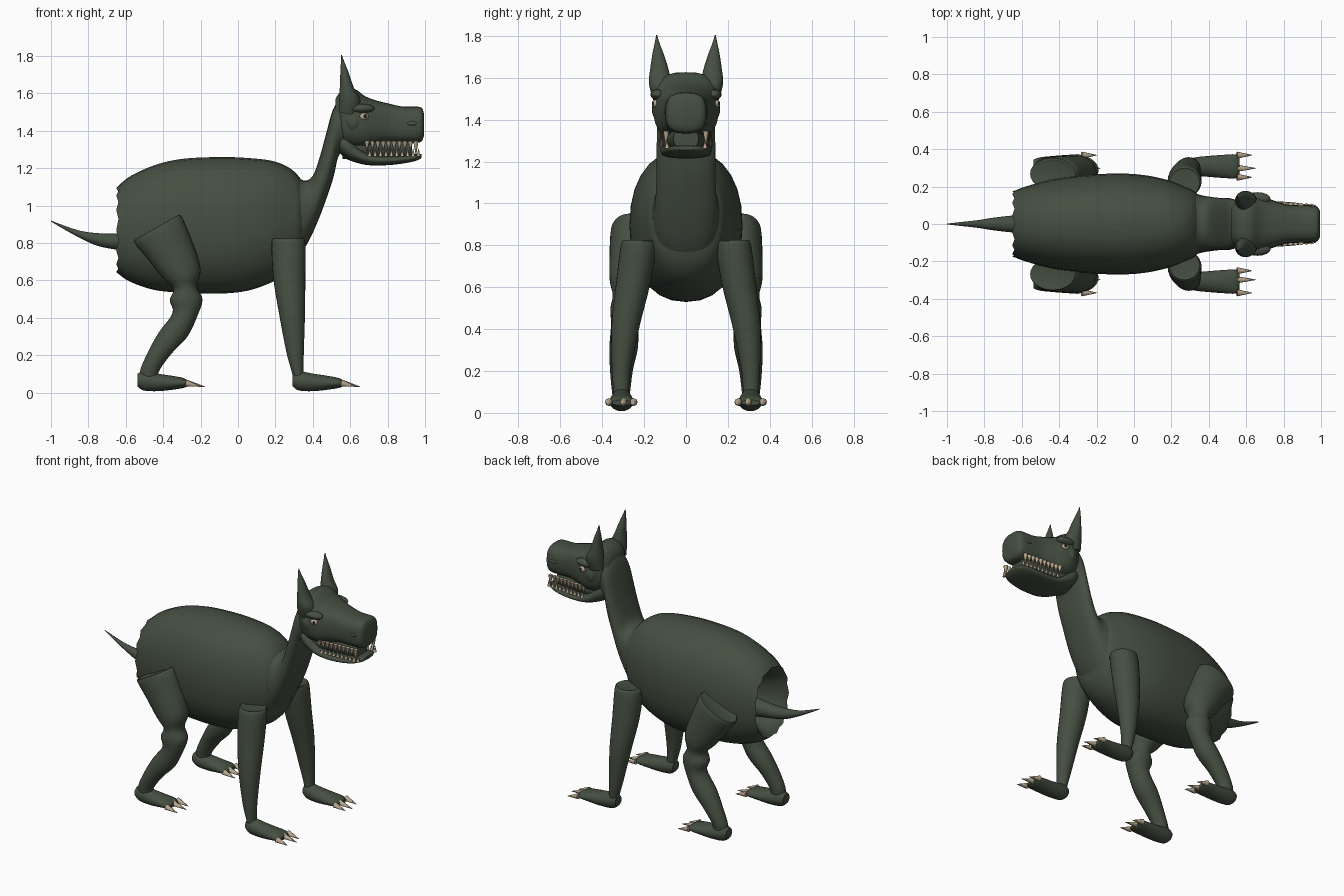
import bpy, bmesh, math
from mathutils import Vector

if "Cube" in bpy.data.objects:
    bpy.data.objects.remove(bpy.data.objects["Cube"])


def material(name, color):
    mat = bpy.data.materials.new(name)
    mat.use_nodes = True
    mat.diffuse_color = (*color, 1)
    mat.node_tree.nodes["Principled BSDF"].inputs["Base Color"].default_value = (*color, 1)
    return mat


SKIN = material("dark green skin", (0.06, 0.078, 0.054))
BONE = material("tan bone", (0.50, 0.40, 0.28))
DARK = material("dark pupil", (0.02, 0.018, 0.015))
SIDES = {"near": -1, "far": 1}


def finish(name, bm, mat, inside=False):
    bmesh.ops.recalc_face_normals(bm, faces=bm.faces)
    if inside:
        bmesh.ops.reverse_faces(bm, faces=bm.faces)
    mesh = bpy.data.meshes.new(name)
    bm.to_mesh(mesh)
    bm.free()
    mesh.materials.append(mat)
    obj = bpy.data.objects.new(name, mesh)
    bpy.context.collection.objects.link(obj)
    bpy.ops.object.select_all(action="DESELECT")
    obj.select_set(True)
    bpy.context.view_layer.objects.active = obj
    bpy.ops.object.shade_smooth_by_angle(angle=math.radians(45))
    return obj


def smooth_path(stations, steps=4):
    """Pass a smooth curve through the stations."""
    pts = [Vector(s) for s in stations]
    pts = [pts[0]] + pts + [pts[-1]]
    out = []
    for a, b, c, d in zip(pts, pts[1:], pts[2:], pts[3:]):
        for k in range(steps):
            t = k / steps
            out.append(b + (c - a) * (t / 2)
                       + (a * 2 - b * 5 + c * 4 - d) * (t * t / 2)
                       + (b * 3 - a - c * 3 + d) * (t ** 3 / 2))
    return out + [pts[-1]]


def loft(name, stations, side=1, square=1.0, open_start=False, ragged=0.0, inside=False, segments=28):
    """Skin oval rings; each station is (x1, z1, x2, z2, y centre, half width)."""
    bm = bmesh.new()
    rings = []
    for n, (x1, z1, x2, z2, y, width) in enumerate(smooth_path(stations)):
        ring = []
        for i in range(segments):
            a = math.tau * i / segments
            c = math.copysign(abs(math.cos(a)) ** square, math.cos(a)) / 2
            s = math.copysign(abs(math.sin(a)) ** square, math.sin(a))
            jag = ragged * (-1) ** i if n == 0 else 0
            ring.append(bm.verts.new(((x1 + x2) / 2 + (x1 - x2) * c + jag,
                                      side * (y + width * s),
                                      (z1 + z2) / 2 + (z1 - z2) * c)))
        rings.append(ring)
    for r, q in zip(rings, rings[1:]):
        for i in range(segments):
            j = (i + 1) % segments
            bm.faces.new((r[i], r[j], q[j], q[i]))
    if not open_start:
        bm.faces.new(rings[0])
    bm.faces.new(rings[-1])
    return finish(name, bm, SKIN, inside)


def along_x(rows):
    """Upright centred rings from rows of (x, top, bottom, half width)."""
    return [(x, top, x, low, 0, w) for x, top, low, w in rows]


def spikes(name, items):
    bm = bmesh.new()
    for base, tip, radius in items:
        base, tip = Vector(base), Vector(tip)
        axis = tip - base
        new = bmesh.ops.create_cone(bm, cap_ends=True, segments=8, radius1=radius,
                                    radius2=radius * 0.08, depth=axis.length)["verts"]
        bmesh.ops.rotate(bm, verts=new, matrix=Vector((0, 0, 1)).rotation_difference(axis).to_matrix())
        bmesh.ops.translate(bm, verts=new, vec=(base + tip) / 2)
    return finish(name, bm, BONE)


def ball(name, center, size, mat):
    bm = bmesh.new()
    bmesh.ops.create_uvsphere(bm, u_segments=16, v_segments=10, radius=1)
    bmesh.ops.scale(bm, verts=bm.verts, vec=size)
    bmesh.ops.translate(bm, verts=bm.verts, vec=center)
    return finish(name, bm, mat)


# Barrel torso with a ragged open rear
loft("torso", along_x([
    (-.645, 1.10, .64, .175), (-.58, 1.155, .595, .2), (-.45, 1.215, .55, .235),
    (-.3, 1.25, .535, .258), (-.1, 1.26, .53, .27), (.05, 1.255, .545, .262),
    (.18, 1.24, .59, .235), (.27, 1.205, .64, .2), (.33, 1.15, .71, .17),
    (.36, 1.08, .8, .12)]), open_start=True, ragged=.006, square=.9)
loft("rear_hollow", along_x([
    (-.645, 1.10, .64, .175), (-.6, 1.06, .68, .15), (-.5, 1.02, .7, .13),
    (-.4, .98, .73, .11)]), open_start=True, ragged=.006, square=.9, inside=True)
loft("tail", along_x([
    (-.48, .87, .74, .06), (-.65, .852, .765, .045), (-.75, .853, .785, .034),
    (-.84, .865, .825, .02), (-.92, .89, .868, .011), (-1, .92, .915, .002)]))

# Neck sweeping up into the skull
loft("neck", [
    (.28, 1.18, .27, .67, 0, .18), (.35, 1.135, .36, .78, 0, .155),
    (.40, 1.16, .42, .9, 0, .145), (.44, 1.27, .47, 1.03, 0, .14),
    (.475, 1.4, .51, 1.15, 0, .14), (.51, 1.52, .54, 1.27, 0, .135),
    (.56, 1.59, .6, 1.33, 0, .12)], square=.85)

# Head, jaw and mouth lining
loft("head", along_x([
    (.52, 1.57, 1.38, .09), (.555, 1.615, 1.33, .13), (.62, 1.625, 1.31, .155),
    (.68, 1.585, 1.31, .148), (.74, 1.562, 1.325, .128), (.81, 1.545, 1.335, .106),
    (.88, 1.53, 1.335, .1), (.95, 1.53, 1.335, .098), (.982, 1.523, 1.345, .09),
    (.995, 1.49, 1.375, .068)]), square=.7)
loft("lower_jaw", along_x([
    (.54, 1.4, 1.285, .11), (.58, 1.38, 1.25, .125), (.65, 1.31, 1.225, .125),
    (.72, 1.275, 1.215, .12), (.82, 1.268, 1.218, .118), (.91, 1.272, 1.23, .106),
    (.96, 1.278, 1.243, .085), (.98, 1.275, 1.255, .05)]), square=.85)
loft("mouth_lining", along_x([(.56, 1.38, 1.25, .1), (.75, 1.37, 1.24, .085), (.93, 1.37, 1.25, .06)]))

for label, s in SIDES.items():
    # Ears, brows, eyes and nostrils
    loft(label + "_ear", [
        (.54, 1.5, .63, 1.48, .125, .03), (.54, 1.58, .655, 1.56, .125, .052),
        (.545, 1.64, .62, 1.63, .127, .045), (.547, 1.71, .592, 1.71, .133, .028),
        (.55, 1.765, .57, 1.765, .138, .012), (.552, 1.805, .556, 1.805, .14, .002)], s)
    ball(label + "_brow", (.66, s * .135, 1.52), (.07, .035, .025), SKIN)
    ball(label + "_cheek", (.62, s * .125, 1.45), (.045, .038, .06), SKIN)
    ball(label + "_eye", (.672, s * .142, 1.477), (.026, .018, .02), BONE)
    ball(label + "_pupil", (.68, s * .158, 1.478), (.009, .004, .011), DARK)
    ball(label + "_nostril", (.93, s * .098, 1.44), (.025, .006, .012), SKIN)

    # Teeth follow the tapering jaw, with a long fang in front
    upper, lower = [], []
    for i in range(10):
        x = .69 + i * .029
        y = s * (.113 - .018 * i / 9)
        drop = .075 if i == 9 else .05
        upper.append(((x, y, 1.345), (x, y, 1.342 - drop), .014))
        lower.append(((x + .014, y * .96, 1.262), (x + .014, y * .96, 1.305), .011))
    spikes(label + "_upper_teeth", upper)
    spikes(label + "_lower_teeth", lower)

    # Legs
    loft(label + "_fore_leg", [
        (.2, .822, .34, .822, .222, .068), (.18, .805, .36, .805, .225, .085),
        (.188, .62, .36, .62, .252, .082), (.22, .42, .358, .42, .288, .068),
        (.258, .22, .352, .22, .308, .046), (.285, .12, .35, .12, .31, .038),
        (.3, .06, .35, .06, .31, .034)], s)
    loft(label + "_hind_leg", [
        (-.53, .825, -.335, .935, .27, .065), (-.555, .805, -.305, .945, .268, .09),
        (-.48, .71, -.25, .82, .265, .1), (-.4, .61, -.2, .665, .27, .095),
        (-.345, .555, -.22, .57, .28, .07), (-.365, .495, -.19, .5, .285, .076),
        (-.35, .425, -.215, .415, .292, .066), (-.425, .32, -.27, .3, .298, .068),
        (-.49, .2, -.35, .215, .308, .055), (-.525, .11, -.42, .12, .31, .045),
        (-.51, .06, -.43, .06, .31, .038)], s)

    # Paws with three claws each
    for part, shift in (("fore", 0), ("hind", -.83)):
        paw = [(.292, .1, .035, .035), (.325, .115, .012, .048), (.4, .102, .008, .056),
               (.48, .09, .016, .062), (.54, .078, .026, .064), (.565, .062, .036, .045)]
        loft(f"{label}_{part}_paw", [(x + shift, top, x + shift, low, .308, w) for x, top, low, w in paw], s)
        claws, toes = [], (-.058, -.01, .06)
        for toe in toes:
            y = s * (.308 + toe)
            reach = .655 - abs(toe) * .4
            claws.append(((.55 + shift, y, .052), (reach + shift, y, .033), .019))
        spikes(f"{label}_{part}_claws", claws)
